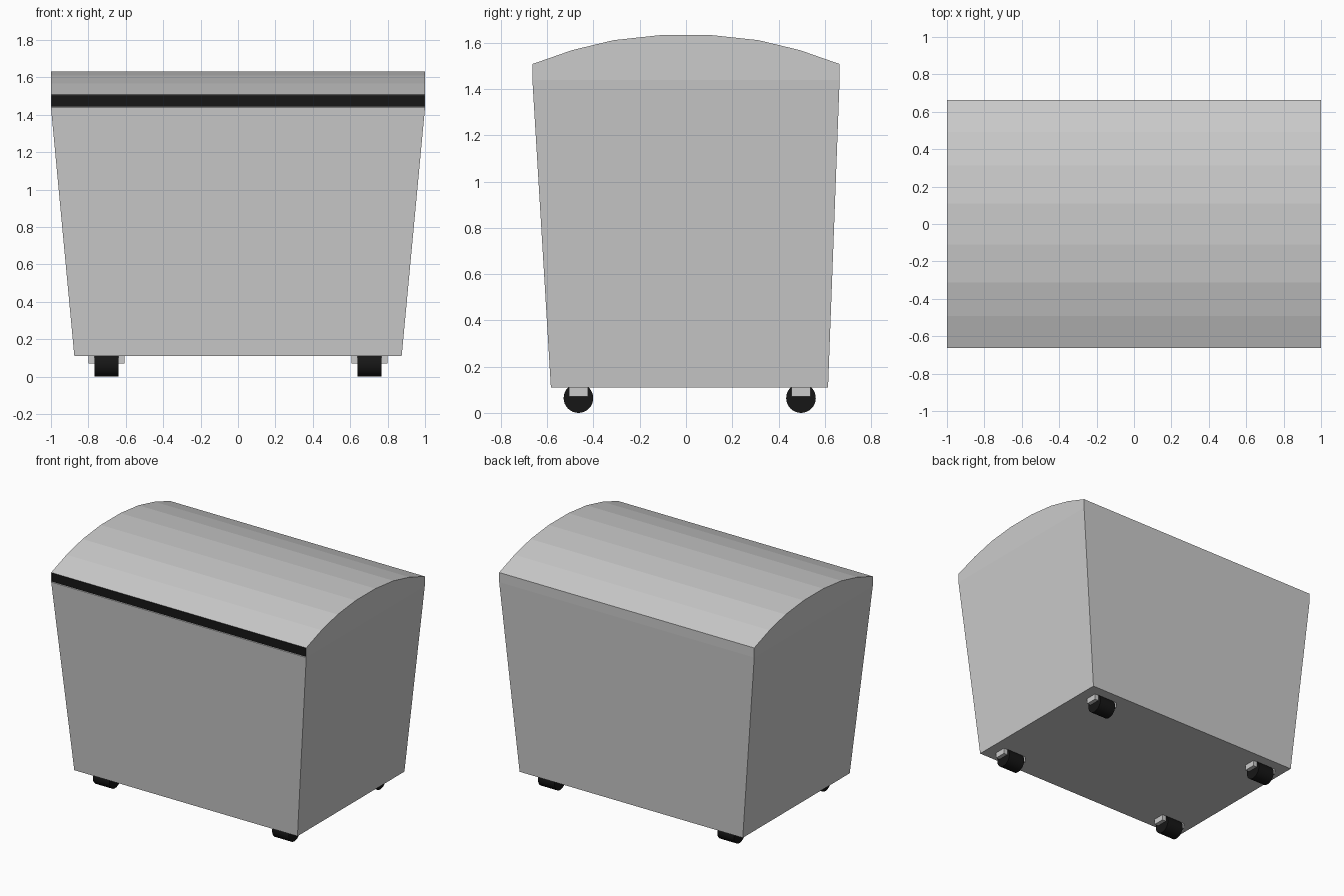
import bpy, bmesh, math
from mathutils import Matrix, Vector

if "Cube" in bpy.data.objects:
    bpy.data.objects.remove(bpy.data.objects["Cube"])

black = bpy.data.materials.new("black_rubber")
black.diffuse_color = (0.008, 0.008, 0.008, 1)
black.use_nodes = True
black.node_tree.nodes["Principled BSDF"].inputs["Base Color"].default_value = black.diffuse_color
grey = bpy.data.materials.new("grey_plastic")
grey.diffuse_color = (0.8, 0.8, 0.8, 1)
grey.use_nodes = True
grey.node_tree.nodes["Principled BSDF"].inputs["Base Color"].default_value = grey.diffuse_color


def finish(bm, name, mats=()):
    bmesh.ops.recalc_face_normals(bm, faces=bm.faces)
    mesh = bpy.data.meshes.new(name)
    bm.to_mesh(mesh)
    bm.free()
    for m in mats:
        mesh.materials.append(m)
    ob = bpy.data.objects.new(name, mesh)
    bpy.context.collection.objects.link(ob)
    return ob


def box(name, center, size):
    bm = bmesh.new()
    mat = Matrix.Translation(center) @ Matrix.Diagonal((*size, 1))
    bmesh.ops.create_cube(bm, size=1, matrix=mat)
    return finish(bm, name)


# Tapered container body
RIM, HALF_Y = 1.44, 0.664
bm = bmesh.new()
bmesh.ops.create_cube(bm, size=2)
for v in bm.verts:
    if v.co.z > 0:
        v.co = (v.co.x, v.co.y * HALF_Y, RIM)
    else:
        v.co = (v.co.x * 0.875, 0.614 if v.co.y > 0 else -0.584, 0.11)
finish(bm, "body")

# Arched lid: half profile mirrored, then extruded along x
half = [(0.11, 1.633), (0.313, 1.611), (0.492, 1.568), (HALF_Y, 1.508), (HALF_Y, RIM)]
profile = [(-y, z) for y, z in reversed(half)] + half
bm = bmesh.new()
cap = bm.faces.new([bm.verts.new((-1, y, z)) for y, z in profile])
ext = bmesh.ops.extrude_face_region(bm, geom=[cap], use_keep_orig=True)
bmesh.ops.translate(bm, vec=(2, 0, 0),
                    verts=[g for g in ext["geom"] if isinstance(g, bmesh.types.BMVert)])
bmesh.ops.recalc_face_normals(bm, faces=bm.faces)

# Black opening strip set into the front of the lid
front = min(bm.faces, key=lambda f: f.normal.y)
bmesh.ops.inset_region(bm, faces=[front], thickness=0.005, depth=-0.003)
front.material_index = 1
finish(bm, "lid", (grey, black))

# Four casters: wheel plus bracket block
for x in (-0.703, 0.703):
    for y in (-0.465, 0.497):
        bm = bmesh.new()
        mat = Matrix.Translation((x, y, 0.064)) @ Matrix.Rotation(math.pi / 2, 4, 'Y')
        bmesh.ops.create_cone(bm, cap_ends=True, segments=32, radius1=0.064,
                              radius2=0.064, depth=0.13, matrix=mat)
        wheel = finish(bm, "caster_wheel", (black,))
        bpy.context.view_layer.objects.active = wheel
        wheel.select_set(True)
        bpy.ops.object.shade_smooth_by_angle()
        wheel.select_set(False)
        box("caster_bracket", Vector((x, y, 0.091)), (0.19, 0.083, 0.042))
